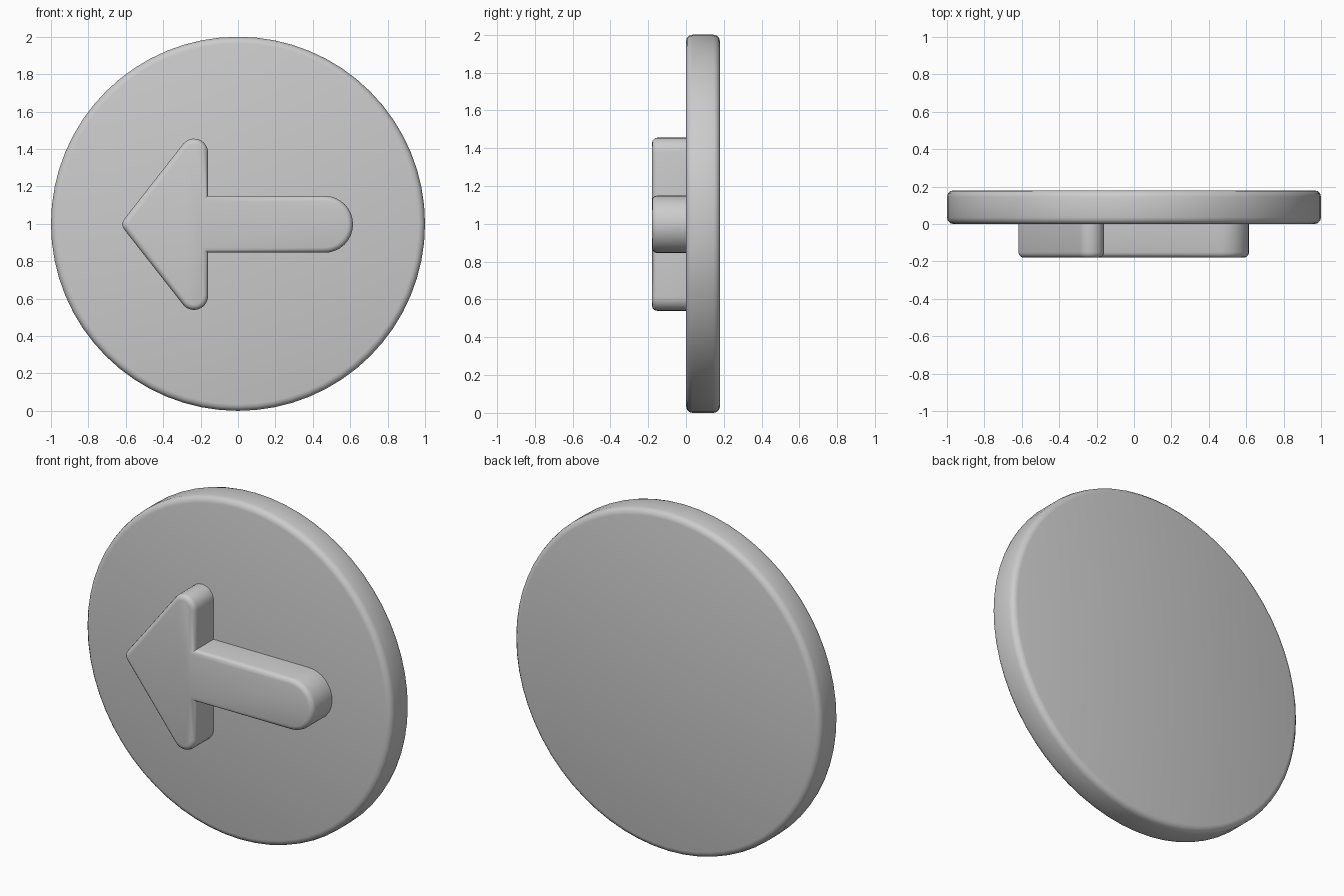
import bpy, bmesh
from math import cos, sin, radians

if "Cube" in bpy.data.objects:
    bpy.data.objects.remove(bpy.data.objects["Cube"])


def arc(cx, cz, r, a0, a1, n, close=True):
    """Points on an arc in the XZ plane, angles in degrees."""
    count = n + 1 if close else n
    return [(cx + r * cos(radians(a0 + (a1 - a0) * i / n)),
             cz + r * sin(radians(a0 + (a1 - a0) * i / n))) for i in range(count)]


def slab(name, profile, y_front, y_back, bevel, bevel_back):
    """Extrude an XZ profile along y and round its rim edges."""
    bm = bmesh.new()
    front = [bm.verts.new((x, y_front, z)) for x, z in profile]
    back = [bm.verts.new((x, y_back, z)) for x, z in profile]
    n = len(profile)
    caps = [bm.faces.new(front), bm.faces.new(back[::-1])]
    for i in range(n):
        j = (i + 1) % n
        bm.faces.new((front[j], front[i], back[i], back[j]))
    bmesh.ops.recalc_face_normals(bm, faces=bm.faces[:])
    rims = list(caps[0].edges) + (list(caps[1].edges) if bevel_back else [])
    bmesh.ops.bevel(bm, geom=rims, offset=bevel, segments=3, profile=0.5,
                    affect='EDGES', clamp_overlap=True)
    mesh = bpy.data.meshes.new(name)
    bm.to_mesh(mesh)
    bm.free()
    obj = bpy.data.objects.new(name, mesh)
    bpy.context.collection.objects.link(obj)
    bpy.ops.object.select_all(action='DESELECT')
    obj.select_set(True)
    bpy.context.view_layer.objects.active = obj
    bpy.ops.object.shade_smooth_by_angle(angle=radians(35))
    return obj


# round backing plate
slab("plate", arc(0, 1, 1, 0, 360, 64, close=False), 0.0, 0.18, 0.035, True)

# raised arrow: rounded shaft end, then the three rounded head corners
mid = 0.9975
slant = 141.6
outline = arc(0.463, mid, 0.152, -90, 90, 16)
outline += [(-0.16, mid + 0.152)]
outline += arc(-0.235, mid + 0.383, 0.075, 0, slant, 9)
outline += arc(-0.573, mid, 0.045, slant, 360 - slant, 6)
outline += arc(-0.235, mid - 0.383, 0.075, 360 - slant, 360, 9)
outline += [(-0.16, mid - 0.152)]
slab("arrow", outline, -0.18, 0.002, 0.028, False)
